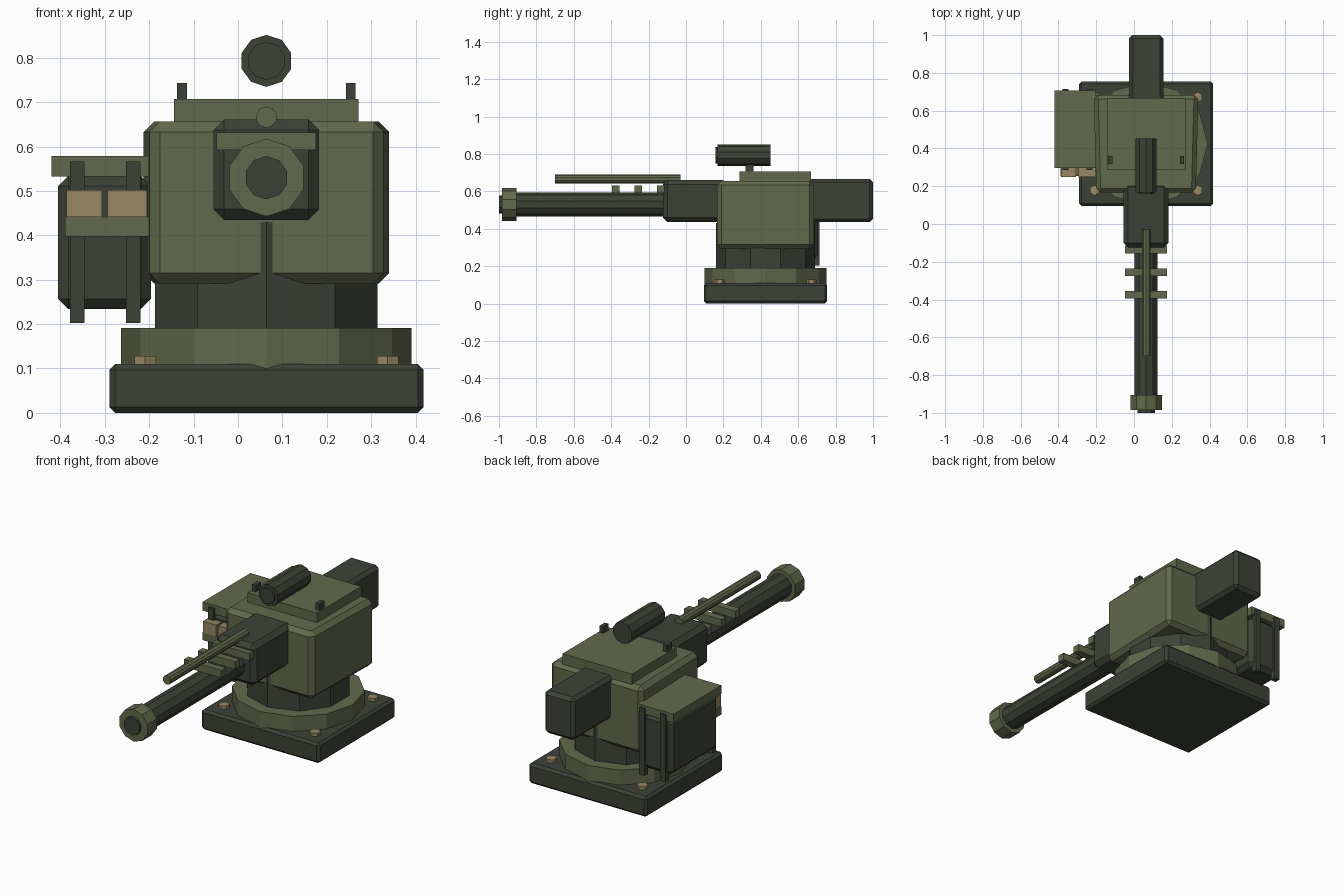
import bpy, bmesh, math

if "Cube" in bpy.data.objects:
    bpy.data.objects.remove(bpy.data.objects["Cube"])

CX, CY = 0.064, 0.425      # turret axis


def material(name, rgb):
    m = bpy.data.materials.new(name)
    m.diffuse_color = (*rgb, 1)
    m.use_nodes = True
    m.node_tree.nodes["Principled BSDF"].inputs["Base Color"].default_value = m.diffuse_color
    return m


GREEN = material("olive_green", (0.120, 0.141, 0.072))
DARK = material("dark_green", (0.046, 0.055, 0.039))
TAN = material("tan_brass", (0.310, 0.245, 0.125))


def finish(name, bm, mat, bevel=0):
    if bevel:
        bmesh.ops.bevel(bm, geom=bm.edges[:], offset=bevel, segments=1,
                        affect='EDGES', profile=0.5)
    me = bpy.data.meshes.new(name)
    bm.to_mesh(me)
    bm.free()
    me.materials.append(mat)
    ob = bpy.data.objects.new(name, me)
    bpy.context.collection.objects.link(ob)
    return ob


def box(name, x, y, z, mat, bevel=0, front_scale=1):
    """Box from (min, max) ranges; front_scale narrows the -y end."""
    bm = bmesh.new()
    bmesh.ops.create_cube(bm, size=1)
    for v in bm.verts:
        k = front_scale if v.co.y < 0 else 1
        v.co = (sum(x) / 2 + v.co.x * k * (x[1] - x[0]),
                sum(y) / 2 + v.co.y * (y[1] - y[0]),
                sum(z) / 2 + v.co.z * (z[1] - z[0]))
    return finish(name, bm, mat, bevel)


def prism(name, sides, r, axis, a, b, c0, c1, mat):
    """Regular prism from c0 to c1 along 'Z' (centre x, y) or 'Y' (centre x, z)."""
    bm = bmesh.new()
    rings = []
    for c in (c0, c1):
        ring = []
        for i in range(sides):
            t = 2 * math.pi * i / sides
            u, w = a + r * math.sin(t), b + r * math.cos(t)
            ring.append(bm.verts.new((u, w, c) if axis == 'Z' else (u, c, w)))
        rings.append(ring)
    lo, hi = rings
    bm.faces.new(lo)
    bm.faces.new(hi)
    for i in range(sides):
        j = (i + 1) % sides
        bm.faces.new((lo[i], lo[j], hi[j], hi[i]))
    bmesh.ops.recalc_face_normals(bm, faces=bm.faces[:])
    return finish(name, bm, mat)


# Pedestal
box("base_plate", (CX - 0.354, CX + 0.354), (CY - 0.33, CY + 0.33), (0, 0.11), DARK, 0.013)
prism("base_ring", 12, 0.327, 'Z', CX, CY, 0.10, 0.191, GREEN)
prism("turret_neck", 10, 0.2635, 'Z', CX, CY, 0.18, 0.43, DARK)
for sx in (-1, 1):
    for sy in (-1, 1):
        prism("base_bolt", 6, 0.028, 'Z', CX + sx * 0.273, CY + sy * 0.246, 0.10, 0.128, TAN)

# Turret body and roof
box("turret_body", (CX - 0.277, CX + 0.277), (CY - 0.259, CY + 0.259), (0.292, 0.656),
    GREEN, 0.023, 0.95)
box("roof_plate", (CX - 0.208, CX + 0.208), (0.287, 0.667), (0.64, 0.707), GREEN)
for sx in (-1, 1):
    px = CX + sx * 0.19
    box("roof_post", (px - 0.011, px + 0.011), (0.317, 0.36), (0.70, 0.743), DARK)

# Sight tube
prism("sight_tube", 10, 0.0585, 'Y', CX, 0.793, 0.168, 0.453, DARK)
prism("sight_lens", 10, 0.043, 'Y', CX, 0.793, 0.158, 0.2, DARK)

# Gun
box("gun_mount", (CX - 0.119, CX + 0.119), (-0.124, 0.22), (0.435, 0.661), DARK, 0.024)
box("rear_housing", (CX - 0.091, CX + 0.091), (0.64, 1.0), (0.435, 0.667), DARK, 0.018)
prism("barrel", 10, 0.064, 'Y', CX, 0.53, -0.93, -0.08, DARK)
prism("muzzle_ring", 10, 0.0875, 'Y', CX, 0.53, -0.985, -0.905, GREEN)
prism("muzzle_core", 10, 0.0485, 'Y', CX, 0.53, -1.0, -0.92, DARK)
for y in (-0.375, -0.255, -0.135):
    box("barrel_rib", (CX - 0.112, CX + 0.112), (y - 0.02, y + 0.02), (0.592, 0.632), GREEN)
prism("top_rod", 10, 0.024, 'Y', CX, 0.666, -0.70, -0.03, GREEN)

# Ammunition box on the left side
box("ammo_box", (-0.405, -0.196), (0.298, 0.702), (0.234, 0.534), DARK, 0.023)
box("ammo_lid", (-0.42, -0.2), (0.296, 0.706), (0.533, 0.579), GREEN)
for x in (-0.362, -0.236):
    for y in (0.300, 0.700):
        box("ammo_strap", (x - 0.016, x + 0.016), (y - 0.015, y + 0.015), (0.203, 0.566), DARK)
box("round_tray", (-0.39, -0.2), (0.255, 0.31), (0.397, 0.441), GREEN)
for x0, x1 in ((-0.386, -0.306), (-0.294, -0.205)):
    box("round_block", (x0, x1), (0.25, 0.305), (0.441, 0.502), TAN)
